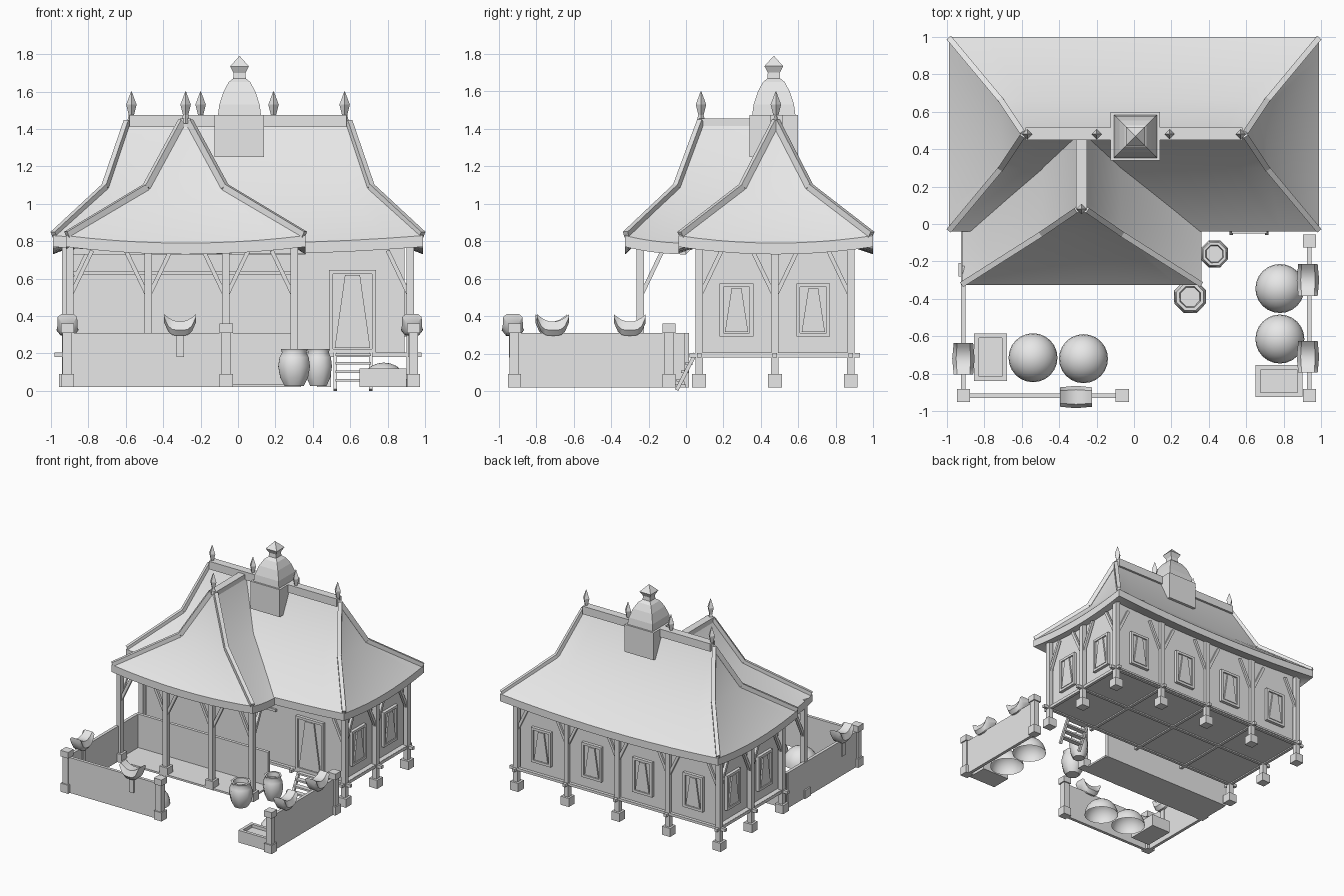
import bpy, bmesh, math
from mathutils import Vector

if "Cube" in bpy.data.objects:
    bpy.data.objects.remove(bpy.data.objects["Cube"])

GREY = (0.8, 0.8, 0.8, 1)
mat = bpy.data.materials.new("plain grey")
mat.use_nodes = True
mat.diffuse_color = GREY
mat.node_tree.nodes["Principled BSDF"].inputs["Base Color"].default_value = GREY


def finish(name, bm, smooth=None):
    bmesh.ops.remove_doubles(bm, verts=bm.verts, dist=0.0005)
    bmesh.ops.recalc_face_normals(bm, faces=bm.faces)
    me = bpy.data.meshes.new(name)
    bm.to_mesh(me)
    bm.free()
    me.materials.append(mat)
    ob = bpy.data.objects.new(name, me)
    bpy.context.collection.objects.link(ob)
    if smooth:
        bpy.ops.object.select_all(action="DESELECT")
        ob.select_set(True)
        bpy.context.view_layer.objects.active = ob
        bpy.ops.object.shade_smooth_by_angle(angle=math.radians(smooth))
    return ob


def skin(name, rings, smooth=None, caps=True):
    """Join rings of points into one surface."""
    bm = bmesh.new()
    loops = [[bm.verts.new(p) for p in r] for r in rings]
    n = len(loops[0])
    for a, b in zip(loops, loops[1:]):
        for i in range(n):
            j = (i + 1) % n
            bm.faces.new((a[i], a[j], b[j], b[i]))
    if caps:
        bm.faces.new(loops[0])
        bm.faces.new(loops[-1])
    return finish(name, bm, smooth)


def rect(x0, x1, y0, y1, z):
    return [(x0, y0, z), (x1, y0, z), (x1, y1, z), (x0, y1, z)]


def box(name, x0, x1, y0, y1, z0, z1):
    return skin(name, [rect(x0, x1, y0, y1, z0), rect(x0, x1, y0, y1, z1)])


def beam(name, p, q, w, h):
    """Square bar between two points."""
    p, q = Vector(p), Vector(q)
    d = (q - p).normalized()
    side = d.cross((0, 0, 1)).normalized() * w / 2
    up = side.normalized().cross(d) * h / 2
    corners = (side + up, up - side, -side - up, side - up)
    return skin(name, [[p + c for c in corners], [q + c for c in corners]])


def lathe(name, x, y, profile, n, turn=0.0, smooth=None):
    """Turned shape from (radius, height) pairs."""
    angles = [turn + 2 * math.pi * i / n for i in range(n)]
    return skin(name, [[(x + r * math.cos(a), y + r * math.sin(a), z) for a in angles]
                       for r, z in profile], smooth)


# Roofs: rings of four curved sides, sagging between lifted corners
def roof(name, levels, half=False, n=10):
    rings = []
    for x0, x1, y0, y1, z, sag in levels:
        c = rect(x0, x1, y0, y1, z)
        ring = []
        for k in range(4):
            a, b = Vector(c[k]), Vector(c[(k + 1) % 4])
            for i in range(n):
                t = i / n
                s = 4 * t * (1 - t)
                if half and k:
                    s = {1: t * (2 - t), 2: 1, 3: 1 - t * t}[k]
                p = a.lerp(b, t)
                p.z -= sag * s
                ring.append(p)
        rings.append(ring)
    skin(name, rings, 38, False)


roof("main_roof", [(-.86, .86, .1, .85, .8, .02), (-.99, .99, -.04, 1, .77, .04),
                   (-.99, .99, -.04, 1, .83, .04), (-.71, .71, .3, .66, 1.085, .01),
                   (-.59, .59, .475, .485, 1.435, 0)])
roof("porch_roof", [(-.46, -.1, -.02, .3, 1.02, 0), (-.92, .36, -.325, 0, .77, .04),
                    (-.92, .36, -.325, 0, .83, .04), (-.49, -.07, -.05, .33, 1.085, .01),
                    (-.3, -.26, .08, .48, 1.435, 0)], half=True)

# Ridge beams and hip ribs
box("main_ridge", -.58, .58, .45, .515, 1.41, 1.475)
box("porch_ridge", -.31, -.25, .07, .48, 1.41, 1.455)
for s in (-1, 1):
    for eave, mid in ((-.03, .3), (.99, .66)):
        path = [(s * .985, eave, .835), (s * .71, mid, 1.09), (s * .59, .48, 1.44)]
        for p, q in zip(path, path[1:]):
            beam("main_hip_rib", p, q, .03, .035)
    path = [(-.28 + s * .635, -.32, .835), (-.28 + s * .21, -.05, 1.09), (-.28 + s * .02, .08, 1.44)]
    for p, q in zip(path, path[1:]):
        beam("porch_hip_rib", p, q, .03, .035)

# Roof finials
for x, y in ((-.57, .48), (.57, .48), (-.28, .08), (-.2, .48), (.19, .48)):
    lathe("finial", x, y, [(.026, 1.43), (.014, 1.475), (.028, 1.53), (.002, 1.6)], 4)

# Square bell-shaped cupola
box("cupola_base", -.125, .14, .34, .598, 1.25, 1.475)
bell = [(.115, 1.475), (.108, 1.53), (.085, 1.6), (.058, 1.65), (.034, 1.67),
        (.032, 1.7), (.05, 1.735), (.001, 1.79)]
lathe("cupola_bell", .008, .469, [(r * math.sqrt(2), z) for r, z in bell], 4, math.pi / 4)

# House body and raised floor
box("house_walls", -.89, .89, .075, .875, .2, .81)
box("house_floor", -.93, .93, .05, .9, .19, .205)
for y in (.07, .475, .88):
    box("long_joist", -.98, .98, y - .012, y + .012, .18, .204)
for x in (-.92, -.46, 0, .46, .92):
    box("cross_joist", x - .012, x + .012, .02, .93, .18, .204)
box("front_wall_rail", -.9, .3, .06, .08, .62, .64)


# Posts with footings and slanted braces
def post(name, x, y, braces):
    box(name, x - .02, x + .02, y - .02, y + .02, .05, .82)
    box(name + "_footing", x - .037, x + .037, y - .037, y + .037, .02, .09)
    for dx, dy in braces:
        beam(name + "_brace", (x, y, .5), (x + .12 * dx, y + .12 * dy, .75), .022, .022)


L, R, F, B = (-1, 0), (1, 0), (0, -1), (0, 1)
for x in (-.92, -.46, 0, .46, .92):
    ends = {-.92: [R, F], .92: [L, F]}.get(x, [L, R])
    post("back_post", x, .88, ends)
for s, inward in ((-1, R), (1, L)):
    post("side_post", s * .92, .475, [F, B])
    post("front_post", s * .92, .07, [inward, B])
for x, dirs in ((-.9, [R, B]), (-.48, [L, R]), (-.065, [L, R]), (.3, [L, B])):
    post("porch_post", x, -.245, dirs)
beam("porch_lintel", (-.92, -.245, .785), (.32, -.245, .785), .03, .03)


# Door and windows: framed panels with a tapered leaf
def plate(name, origin, u, out, w0, w1, z0, z1, depth):
    o, u, out = Vector(origin), Vector(u), Vector(out)
    up = Vector((0, 0, 1))
    face = [o + u * a + up * z for a, z in ((-w0, z0), (w0, z0), (w1, z1), (-w1, z1))]
    skin(name, [face, [p + out * depth for p in face]])


def opening(name, origin, u, out, w, z0, z1, leaf):
    o, u = Vector(origin), Vector(u)
    plate(name + "_panel", o, u, out, w, w, z0, z1, .012)
    for s in (-1, 1):
        plate(name + "_jamb", o + u * s * (w - .01), u, out, .01, .01, z0, z1, .025)
    for z in (z0, z1 - .02):
        plate(name + "_rail", o, u, out, w, w, z, z + .02, .025)
    plate(name + "_leaf", o, u, out, leaf, leaf * .42, z0 + .025, z1 - .025, .024)


opening("door", (.612, .075, 0), (1, 0, 0), (0, -1, 0), .125, .205, .645, .095)
for y in (.27, .68):
    for s in (-1, 1):
        opening("side_window", (s * .89, y, 0), (0, 1, 0), (s, 0, 0), .09, .29, .575, .062)
for x in (-.69, -.23, .23, .69):
    opening("back_window", (x, .875, 0), (1, 0, 0), (0, 1, 0), .09, .29, .575, .062)

# Porch platform and low wall
box("porch_floor", -.9, .29, -.28, .0, .02, .035)
box("porch_low_wall", -.92, .28, -.01, .015, .02, .31)

# Entrance ladder
for x in (.52, .71):
    beam("ladder_rail", (x, -.05, .005), (x, .05, .2), .02, .02)
for i in range(4):
    z = .05 + i * .045
    box("ladder_step", .52, .71, -.05 + i * .023, -.01 + i * .023, z, z + .014)

# Yard fences
box("left_fence", -.925, -.9, -.92, .0, .02, .31)
box("front_fence", -.92, -.06, -.93, -.905, .02, .31)
box("right_fence", .925, .95, -.92, -.09, .02, .31)
for x, y in ((-.912, -.917), (-.063, -.917), (.938, -.917), (.938, -.09)):
    box("fence_post", x - .025, x + .025, y - .025, y + .025, .02, .36)
    for z in (.02, .31):
        box("fence_post_block", x - .035, x + .035, y - .035, y + .035, z, z + (.07 if z < .1 else .05))


# Saddle-shaped planters hung on the fences
def saddle(x, y, along_x):
    rings = []
    for i in range(-4, 5):
        t = i / 4
        low, top, w = .295 + .07 * t ** 4, .37 + .04 * t * t, .06 - .008 * abs(t)
        section = ((-.6, low), (.6, low), (1, low + .03), (.65, top), (-.65, top), (-1, low + .03))
        a = t * .085
        rings.append([(x + a, y + w * c, z) if along_x else (x + w * c, y + a, z) for c, z in section])
    skin("fence_planter", rings, 35)
    box("planter_bracket", x - .02, x + .02, y - .02, y + .02, .18, .31)


for x, y, along in ((-.31, -.925, True), (-.912, -.72, False), (.93, -.3, False), (.93, -.71, False)):
    saddle(x, y, along)

# Round mounds and planting boxes in the yard
for x, y in ((-.54, -.715), (-.27, -.72), (.78, -.345), (.78, -.615)):
    bm = bmesh.new()
    bmesh.ops.create_uvsphere(bm, u_segments=24, v_segments=12, radius=.131)
    bmesh.ops.delete(bm, geom=[v for v in bm.verts if v.co.z < -.001], context="VERTS")
    ob = finish("mound", bm, 60)
    ob.location = (x, y, .02)
for a, b, c, d in ((-.855, -.68, -.84, -.585), (.65, .9, -.925, -.755)):
    i = .025
    skin("planting_box", [rect(a, b, c, d, .02), rect(a, b, c, d, .12),
                          rect(a + i, b - i, c + i, d - i, .12), rect(a + i, b - i, c + i, d - i, .095)])

# Water jars by the steps
for x, y, s in ((.3, -.39, 1), (.43, -.16, .85)):
    shape = [(.055, .025), (.08, .07), (.092, .13), (.084, .18), (.07, .205), (.078, .225), (.06, .225), (.055, .19)]
    lathe("water_jar", x, y, [(r * s, z) for r, z in shape], 8, .4, 50)
